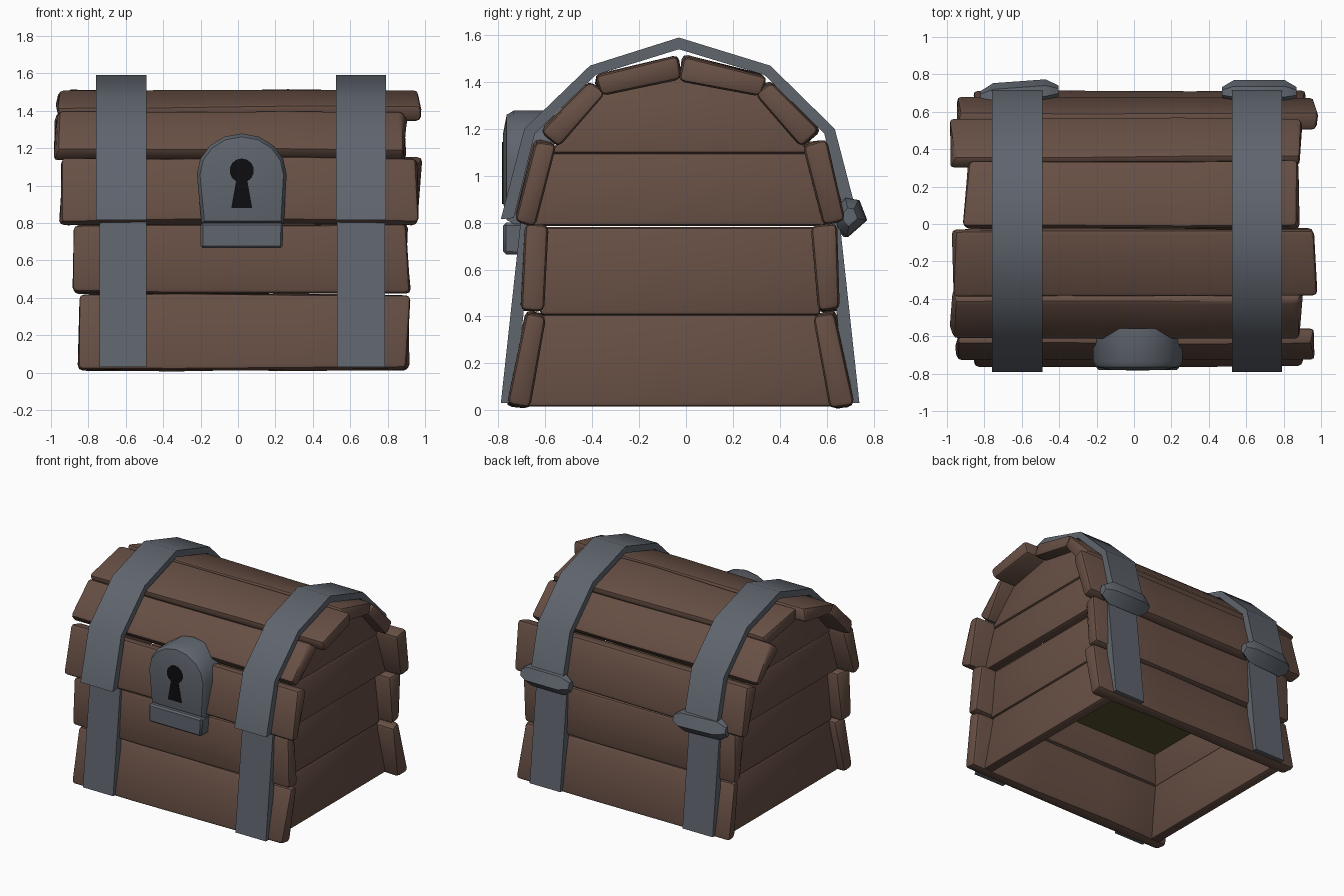
import bpy, bmesh, math, random
from mathutils import Vector

if "Cube" in bpy.data.objects:
    bpy.data.objects.remove(bpy.data.objects["Cube"])

random.seed(4)
MID = -0.025  # centre plane of the chest in y


def material(name, rgb):
    m = bpy.data.materials.new(name)
    m.diffuse_color = (*rgb, 1)
    m.use_nodes = True
    m.node_tree.nodes["Principled BSDF"].inputs["Base Color"].default_value = m.diffuse_color
    return m


WOOD = material("wood", (0.135, 0.078, 0.058))
STEEL = material("steel", (0.115, 0.13, 0.155))
BLACK = material("black", (0.004, 0.004, 0.005))
OLIVE = material("olive", (0.09, 0.08, 0.025))


def loft(name, rings, mat, bevel=0.0, segments=2, angle=35):
    """Skin a list of closed rings, cap the ends, round the sharp edges."""
    bm = bmesh.new()
    rows = [[bm.verts.new(p) for p in ring] for ring in rings]
    n = len(rows[0])
    for a, b in zip(rows, rows[1:]):
        for i in range(n):
            j = (i + 1) % n
            bm.faces.new((a[i], a[j], b[j], b[i]))
    bm.faces.new(rows[0])
    bm.faces.new(rows[-1])
    bmesh.ops.recalc_face_normals(bm, faces=bm.faces)
    if bevel:
        sharp = [e for e in bm.edges if e.calc_face_angle(0) > math.radians(38)]
        bmesh.ops.bevel(bm, geom=sharp, offset=bevel, segments=segments,
                        profile=0.5, affect='EDGES', clamp_overlap=True)
    me = bpy.data.meshes.new(name)
    bm.to_mesh(me)
    bm.free()
    me.materials.append(mat)
    ob = bpy.data.objects.new(name, me)
    bpy.context.collection.objects.link(ob)
    bpy.ops.object.select_all(action='DESELECT')
    ob.select_set(True)
    bpy.context.view_layer.objects.active = ob
    bpy.ops.object.shade_smooth_by_angle(angle=math.radians(angle))
    return ob


def extrude_x(name, outline, x0, x1, mat, **kw):
    return loft(name, [[(x, y, z) for y, z in outline] for x in (x0, x1)], mat, **kw)


def extrude_y(name, outline, y0, y1, mat, **kw):
    return loft(name, [[(x, y, z) for x, z in outline] for y in (y0, y1)], mat, **kw)


def flip(outline):
    return [(2 * MID - y, z) for y, z in outline]


def plank(name, section, x0, x1):
    """Long board with uneven ends and slightly wavy edges."""
    rings = []
    for t in (0, 0.3, 0.65, 1):
        end = 0.022 if t in (0, 1) else 0
        rings.append([(x0 + (x1 - x0) * t + (1 - 2 * t) * random.uniform(0, 2 * end),
                       y + random.uniform(-.006, .006), z + random.uniform(-.007, .007))
                      for y, z in section])
    loft(name, rings, WOOD, bevel=0.026)


# Long boards: y/z section at the front, x range at the front, x range at the back
boards = [
    ("wall_board_low", [(-.765, .02), (-.665, .01), (-.595, .405), (-.685, .425)], (-.865, .94), (-.865, .94)),
    ("wall_board_high", [(-.71, .43), (-.61, .42), (-.585, .785), (-.69, .795)], (-.89, .93), (-.89, .93)),
    ("lid_board_low", [(-.735, .81), (-.64, .785), (-.55, 1.135), (-.645, 1.155)], (-.965, .99), (-.965, .99)),
    ("lid_board_mid", [(-.625, 1.19), (-.545, 1.125), (-.345, 1.35), (-.41, 1.405)], (-1, .92), (-1, .92)),
    ("lid_board_top", [(-.395, 1.425), (-.365, 1.335), (-.022, 1.41), (-.035, 1.515)], (-.99, .995), (-.925, .91)),
]
for name, section, front, back in boards:
    plank("front_" + name, section, *front)
    plank("back_" + name, flip(section), *back)

# End panels: outline as half width/height, outer x at the bottom and top
panels = [
    ("end_panel_low", [(.66, .015), (.59, .41)], .80, .775),
    ("end_panel_high", [(.60, .405), (.585, .782)], .785, .765),
    ("end_panel_lid_low", [(.63, .787), (.55, 1.10)], .82, .80),
    ("end_panel_lid_top", [(.56, 1.095), (.36, 1.35), (.0, 1.43)], .81, .79),
]
for side, label in ((1, "right_"), (-1, "left_")):
    for name, half, xb, xt in panels:
        right = [(MID + y, z) for y, z in half]
        left = [(MID - y, z) for y, z in reversed(half) if y > 0]
        outline = right + left
        zs = [z for _, z in outline]
        rings = []
        for inset in (0, 0.08):
            rings.append([(side * (xb + (xt - xb) * (z - min(zs)) / (max(zs) - min(zs)) - inset), y, z)
                          for y, z in outline])
        loft(label + name, rings, WOOD, bevel=0.02)

# Raised floor inside the box
extrude_x("inner_floor", [(-.62, .65), (.57, .65), (.57, .66), (-.62, .66)], -.74, .74, OLIVE)

# Steel straps: one hoop over the lid, one bar down each wall
hoop = [(-.79, .815), (-.69, 1.20), (-.41, 1.47), (-.03, 1.59), (.36, 1.47), (.635, 1.20), (.735, .815)]
hoop_in = [(-.735, .82), (-.645, 1.18), (-.385, 1.43), (-.03, 1.54), (.335, 1.43), (.59, 1.18), (.68, .82)]
bar = [(-.79, .03), (-.73, .03), (-.655, .81), (-.705, .81)]
for label, lid_x, wall_x in (("left_", (-.76, -.49), (-.74, -.488)),
                             ("right_", (.523, .79), (.53, .785))):
    extrude_x(label + "lid_strap", hoop + hoop_in[::-1], *lid_x, STEEL, angle=50)
    extrude_x(label + "front_strap", bar, *wall_x, STEEL)
    extrude_x(label + "back_strap", flip(bar), *wall_x, STEEL)

# Hinge knuckles: faceted bars with tapered ends, the left one slightly twisted
hinge = [(.655, .78), (.70, .735), (.785, .81), (.75, .90), (.69, .91), (.65, .86)]
centre = Vector((.71, .825))
for label, x0, x1, skew in (("left_", -.82, -.405, .03), ("right_", .47, .87, .0)):
    rings = []
    for t, s in ((0, .45), (.16, .95), (.84, .95), (1, .45)):
        rings.append([(x0 + (x1 - x0) * t,
                       centre.x + (y - centre.x) * s + skew * (t - .7) - .012,
                       centre.y + (z - centre.y) * s) for y, z in hinge])
    loft(label + "hinge", rings, STEEL, angle=40)

# Lock: arched upper plate with a bevelled rim, flat catch below
LX = 0.02
arch = [(LX - .215, .795), (LX + .225, .795)]
arch += [(LX + .24 * math.cos(a), 1.06 + .218 * math.sin(a))
         for a in [math.pi * i / 8 for i in range(9)]]


def scaled(s, y):
    return [(LX + (x - LX) * s, y, 1.03 + (z - 1.03) * s) for x, z in arch]


loft("lock_plate", [scaled(1, -.56), scaled(1, -.735), scaled(.93, -.765), scaled(.62, -.78)], STEEL, angle=40)
extrude_y("lock_catch", [(LX - .22, .665), (LX + .218, .665), (LX + .222, .80), (LX - .22, .80)],
          -.78, -.64, STEEL, bevel=.012, segments=1)

# Keyhole
hole = [(LX + .065 * math.cos(a), 1.08 + .065 * math.sin(a))
        for a in [math.radians(-62 + 304 * i / 12) for i in range(13)]]
hole += [(LX - .056, .88), (LX + .056, .88)]
extrude_y("keyhole", hole, -.784, -.74, BLACK)
